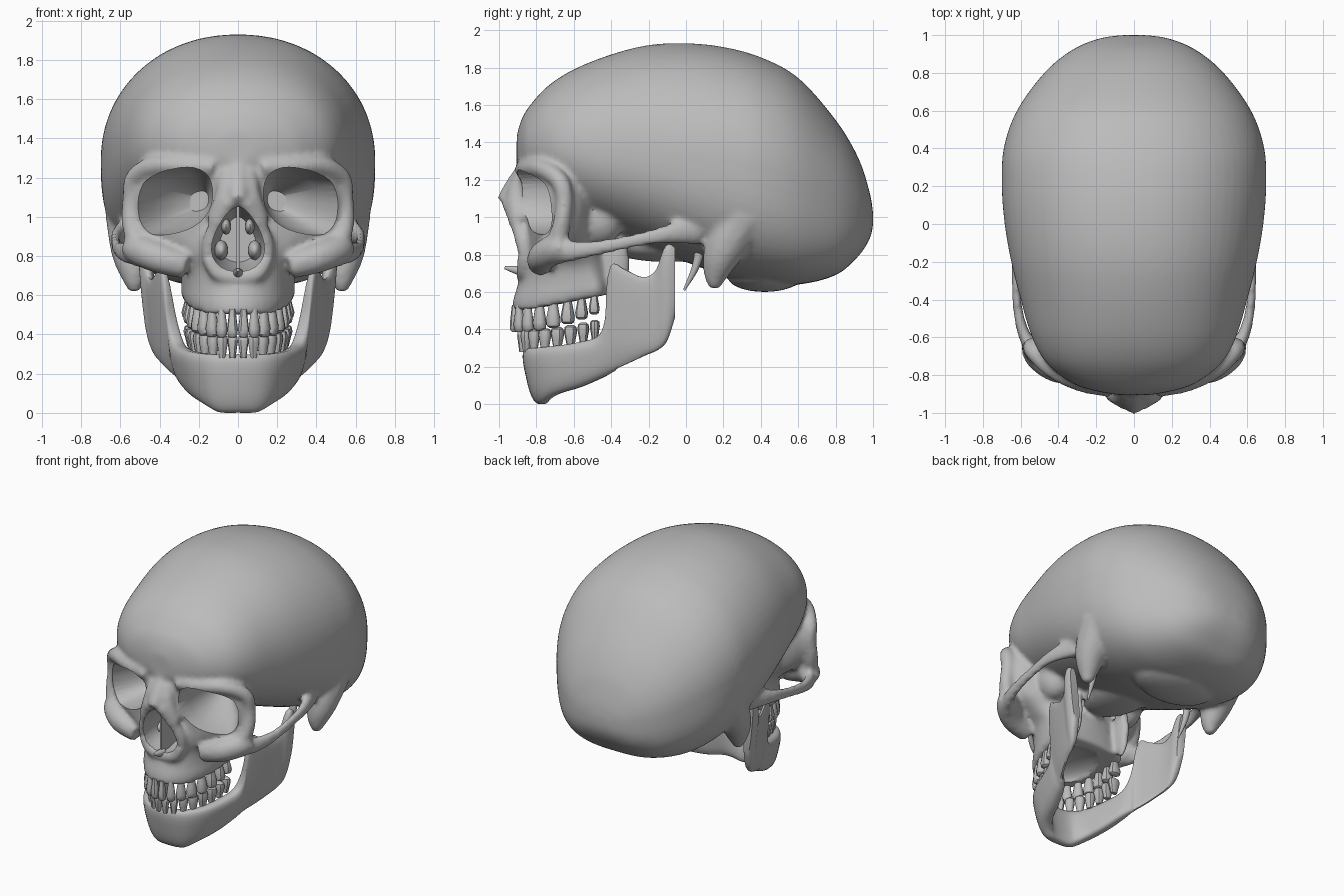
import bpy, bmesh, math
from mathutils import Vector, Matrix

old = bpy.data.objects.get("Cube")
if old:
    bpy.data.objects.remove(old)

bone = bpy.data.materials.new("bone_grey")
bone.use_nodes = True
bone.diffuse_color = (0.5, 0.5, 0.5, 1)
bone.node_tree.nodes["Principled BSDF"].inputs["Base Color"].default_value = bone.diffuse_color


# ---------- helpers ----------
def spline(rows, steps=4):
    """Smooth interpolation through rows of any width."""
    p = [Vector(r) for r in rows]
    p = [p[0] * 2 - p[1]] + p + [p[-1] * 2 - p[-2]]
    out = []
    for i in range(1, len(p) - 2):
        a, b, c, d = p[i - 1:i + 3]
        for s in range(steps):
            t = s / steps
            out.append((b * 2 + (c - a) * t + (a * 2 - b * 5 + c * 4 - d) * t ** 2
                        + (b * 3 - c * 3 + d - a) * t ** 3) * 0.5)
    return out + [p[-2]]


def oval(count, n=2):
    """Unit superellipse as (cos, sin) pairs."""
    def power(v):
        return math.copysign(abs(v) ** (2 / n), v)
    turn = [math.tau * (i + 0.5) / count for i in range(count)]
    return [(power(math.cos(a)), power(math.sin(a))) for a in turn]


def loft(bm, rings):
    """Skin closed rings and cap both ends."""
    loops = [[bm.verts.new(p) for p in ring] for ring in rings]
    for a, b in zip(loops, loops[1:]):
        for i in range(len(a)):
            j = (i + 1) % len(a)
            bm.faces.new((a[i], a[j], b[j], b[i]))
    bm.faces.new(loops[0])
    bm.faces.new(loops[-1])


def tube(bm, rows, side=1, tall=1):
    """Bar through rows of x, y, z, radius."""
    path = spline(rows)
    rings = []
    for i, r in enumerate(path):
        t = path[min(i + 1, len(path) - 1)].xyz - path[max(i - 1, 0)].xyz
        q = t.to_track_quat('Z', 'Y')
        pts = [r.xyz + q @ Vector((c * r[3], s * r[3] * tall, 0)) for c, s in oval(12)]
        rings.append([(p.x * side, p.y, p.z) for p in pts])
    loft(bm, rings)


def blob(bm, centre, radii):
    m = Matrix.Translation(centre) @ Matrix.Diagonal((*radii, 1))
    bmesh.ops.create_uvsphere(bm, u_segments=20, v_segments=14, radius=1, matrix=m)


def make(name, bm):
    bmesh.ops.recalc_face_normals(bm, faces=bm.faces)
    mesh = bpy.data.meshes.new(name)
    bm.to_mesh(mesh)
    bm.free()
    ob = bpy.data.objects.new(name, mesh)
    bpy.context.collection.objects.link(ob)
    return ob


def activate(ob):
    bpy.ops.object.select_all(action='DESELECT')
    ob.select_set(True)
    bpy.context.view_layer.objects.active = ob


def finish(ob, angle=50):
    ob.data.materials.clear()
    ob.data.materials.append(bone)
    activate(ob)
    bpy.ops.object.shade_smooth_by_angle(angle=math.radians(angle))


# ---------- braincase: y, top, bottom, half width, widest height ----------
bm = bmesh.new()
case = [(-.905, 1.44, 1.27, .09, 1.36), (-.88, 1.52, 1.22, .22, 1.37), (-.84, 1.59, 1.2, .33, 1.37),
        (-.74, 1.7, 1.13, .46, 1.37), (-.6, 1.79, 1.0, .54, 1.36), (-.4, 1.87, .92, .6, 1.34),
        (-.2, 1.92, .84, .65, 1.33), (0, 1.93, .76, .685, 1.31), (.2, 1.91, .69, .7, 1.29),
        (.4, 1.855, .65, .69, 1.26), (.6, 1.745, .64, .62, 1.2), (.8, 1.52, .69, .475, 1.1),
        (.92, 1.32, .79, .33, 1.04), (.98, 1.14, .88, .19, 1.01), (1.0, 1.03, .95, .07, .99)]
rings = []
for y, top, low, half, wide in spline(case, 6):
    upper, lower = oval(64, 2.1), oval(64, 2.5 + .6 * y)
    rings.append([(half * u[0], y, wide + u[1] * (top - wide)) if u[1] > 0
                  else (half * v[0], y, wide + v[1] * (wide - low))
                  for u, v in zip(upper, lower)])
loft(bm, rings)

# ---------- face mass: z, half width, front, back, widest depth ----------
face = [(.5, .275, -.93, -.4, -.47), (.56, .29, -.925, -.4, -.48), (.64, .29, -.9, -.4, -.5),
        (.74, .3, -.885, -.4, -.55), (.82, .37, -.87, -.42, -.62), (.9, .48, -.855, -.45, -.65),
        (1.0, .53, -.86, -.45, -.65), (1.1, .54, -.87, -.45, -.65), (1.2, .52, -.885, -.5, -.65),
        (1.27, .46, -.885, -.55, -.65)]
rings = []
for z, half, front, back, mid in spline(face, 3):
    ring = []
    for c, s in oval(36, 2.05):
        y = mid + s * (back - mid if s > 0 else mid - front)
        rise = max(0, y + .85) * max(0, .7 - z)     # gum line climbs toward the back
        ring.append((half * c, y, z + rise))
    rings.append(ring)
loft(bm, rings)

# Nasal bridge and skull base
tube(bm, [(0, -.87, 1.24, .05), (0, -.925, 1.15, .055), (0, -.975, 1.075, .045)])
blob(bm, (0, -.1, .86), (.2, .35, .1))
blob(bm, (0, .42, .68), (.3, .2, .08))

for side in (-1, 1):
    # Cheekbone, cheek arch, eye socket rim with brow
    tube(bm, [(.26, -.78, .75, .07), (.4, -.765, .79, .08), (.5, -.7, .83, .08), (.55, -.64, .85, .06)], side)
    tube(bm, [(.5, -.7, .82, .05), (.575, -.6, .82, .035), (.615, -.45, .84, .026),
              (.625, -.25, .88, .024), (.61, -.1, .91, .032), (.55, .06, .93, .05)], side, 1.6)
    tube(bm, [(.5, -.7, .84, .06), (.545, -.665, .96, .05), (.545, -.65, 1.1, .048),
              (.525, -.68, 1.2, .05), (.43, -.77, 1.26, .05), (.28, -.84, 1.26, .05),
              (.12, -.87, 1.25, .05)], side)
    # Nose flank and nose margin
    tube(bm, [(.05, -.87, 1.22, .05), (.06, -.905, 1.1, .06), (.1, -.885, .97, .065)], side)
    tube(bm, [(.04, -.95, 1.08, .04), (.11, -.9, .96, .04), (.15, -.865, .82, .04),
              (.1, -.87, .71, .04), (0, -.88, .69, .03)], side)
    # Bony lump behind the ear, bone behind the socket, plates behind the palate
    tube(bm, [(.53, .3, 1.0, .15), (.54, .2, .82, .11), (.53, .16, .7, .07), (.53, .15, .62, .03)], side)
    blob(bm, (side * .3, -.46, .99), (.11, .13, .14))
    blob(bm, (side * .2, -.37, .75), (.035, .07, .2))
skull = make("cranium", bm)

# ---------- openings: eye sockets, nose, palate ----------
bm = bmesh.new()
for side in (-1, 1):
    socket = [(-1.05, .33, .2, .165), (-.75, .33, .2, .165), (-.6, .28, .15, .13), (-.42, .2, .05, .05)]
    loft(bm, [[(side * (cx + c * w), y, 1.08 + s * h - .2 * c * w) for c, s in oval(32, 2.4)]
              for y, cx, w, h in socket])
loft(bm, [[(.128 * k * s * (1 - .35 * c), y, .885 + .165 * k * c) for c, s in oval(28)]
          for y, k in ((-1.05, 1), (-.8, 1), (-.6, .7))])
blob(bm, (0, -.6, .5), (.2, .24, .1))
cutter = make("opening_cutter", bm)
cutter.hide_render = True

# Fuse the bones, soften, then cut the openings
remesh = skull.modifiers.new("fuse", 'REMESH')
remesh.mode = 'VOXEL'
remesh.voxel_size = .016
soften = skull.modifiers.new("soften", 'SMOOTH')
soften.factor, soften.iterations = .5, 8
cut = skull.modifiers.new("cut", 'BOOLEAN')
cut.operation, cut.solver, cut.object = 'DIFFERENCE', 'EXACT', cutter
activate(skull)
for name in ("fuse", "soften", "cut"):
    bpy.ops.object.modifier_apply(modifier=name)
bpy.data.objects.remove(cutter)
finish(skull)

# ---------- lower jaw: x, y, bottom, top, thickness ----------
half_jaw = [(.13, -.815, .005, .3, .1), (.215, -.72, .05, .31, .1), (.265, -.58, .09, .33, .1),
            (.3, -.46, .14, .37, .09), (.32, -.41, .17, .5, .07), (.34, -.38, .19, .74, .05),
            (.37, -.31, .22, .72, .045), (.4, -.22, .26, .68, .045), (.415, -.15, .29, .72, .055),
            (.425, -.1, .34, .85, .075), (.425, -.06, .46, .84, .06)]
rows = [(-r[0], *r[1:]) for r in reversed(half_jaw)] + [(0, -.84, 0, .3, .1)] + half_jaw
path = spline(rows)
rings = []
for i, (x, y, low, top, thick) in enumerate(path):
    t = (path[min(i + 1, len(path) - 1)].xy - path[max(i - 1, 0)].xy).normalized()
    ring = []
    for c, s in oval(24, 3):
        z = (low + top) / 2 + s * (top - low) / 2
        lean = .22 if z < .3 else .1                # walls lean outward
        out = c * thick / 2 + lean * (z - .3)
        ring.append((x + t.y * out, y - t.x * out, z))
    rings.append(ring)
bm = bmesh.new()
loft(bm, rings)
finish(make("lower_jaw", bm))


# ---------- teeth ----------
def teeth(name, wide, deep, root, tip, count=16):
    """Root and tip are heights at the front and at the back of the row."""
    bm = bmesh.new()
    swing, reach = math.radians(55), math.radians(85)
    for i in range(count):
        turn = (2 * i / (count - 1) - 1) * swing
        a = reach * math.sin(turn) / math.sin(swing)
        step = reach * math.cos(turn) / math.sin(swing) * 2 * swing / (count - 1)
        centre = Vector((wide * math.sin(a), -.45 - deep * math.cos(a), 0))
        along = Vector((wide * math.cos(a), deep * math.sin(a), 0))
        w = along.length * step * .48
        along.normalize()
        out = Vector((along.y, -along.x, 0))
        u = 1 - math.cos(a)
        z0, z1 = (p + (q - p) * u * u for p, q in (root, tip))
        loft(bm, [[centre + along * (c * w * k) + out * (s * (.026 + .02 * u) * k)
                   + Vector((0, 0, z0 + (z1 - z0) * f)) for c, s in oval(10, 2.4)]
                  for f, k in ((0, .55), (.4, .8), (.7, 1), (.92, .88), (1, .5))])
    finish(make(name, bm), 40)


teeth("upper_teeth", .245, .47, (.53, .6), (.385, .5))
teeth("lower_teeth", .235, .43, (.28, .35), (.4, .46))

# ---------- nose interior ----------
bm = bmesh.new()
bmesh.ops.create_cube(bm, size=1, matrix=Matrix.Translation((0, -.74, .88)) @ Matrix.Diagonal((.014, .3, .34, 1)))
tube(bm, [(0, -.87, .71, .03), (0, -.92, .72, .02), (0, -.97, .73, .008)])
for side in (-1, 1):
    blob(bm, (side * .085, -.7, .83), (.035, .1, .05))
    blob(bm, (side * .06, -.7, .95), (.025, .1, .04))
finish(make("nose_interior", bm))

# ---------- bone spikes under the ears ----------
bm = bmesh.new()
for side in (-1, 1):
    tube(bm, [(.4, .08, .85, .03), (.4, .05, .73, .02), (.39, -.01, .61, .006)], side)
finish(make("ear_spikes", bm))
